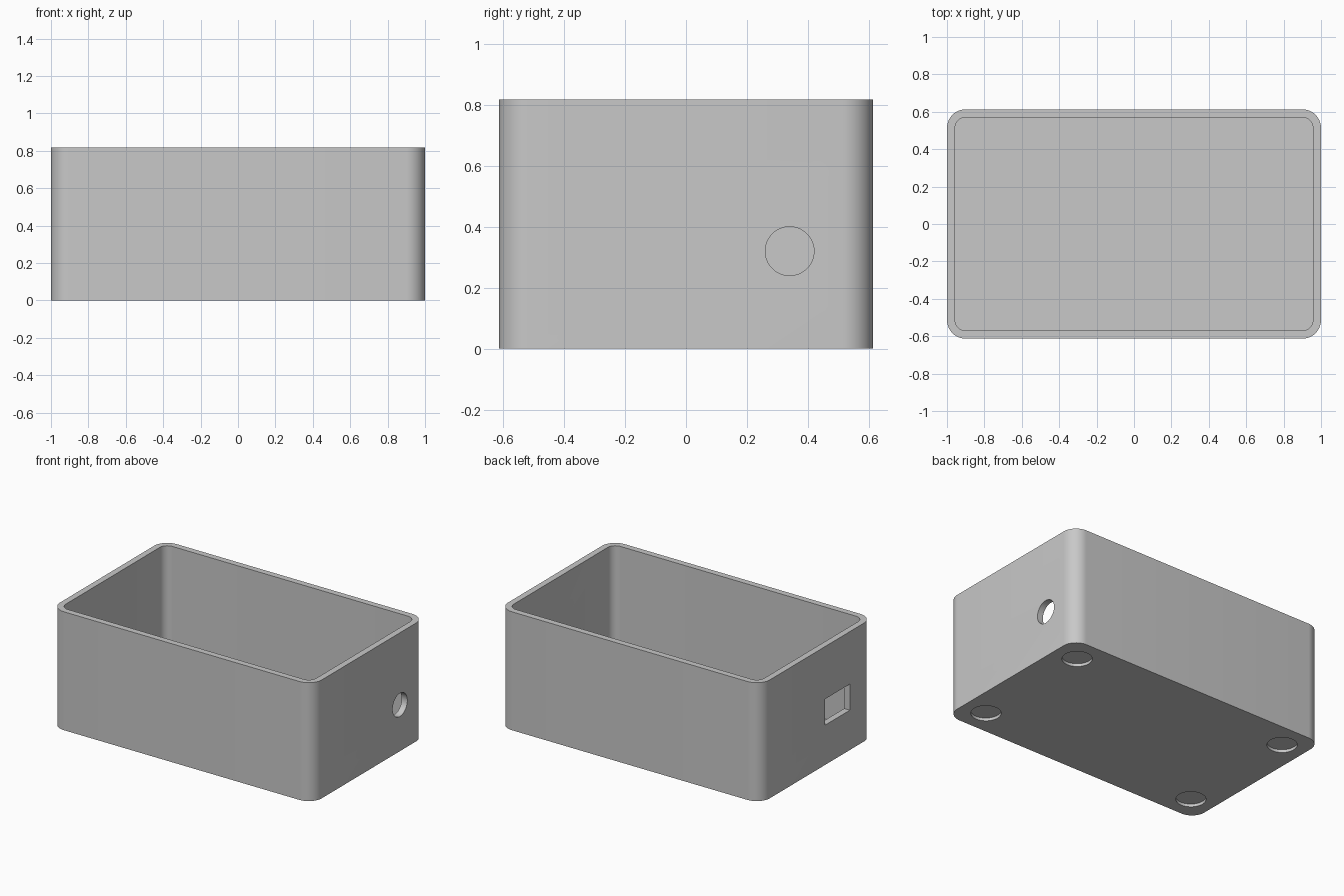
import bpy
import bmesh
from math import cos, sin, pi, radians
from mathutils import Matrix, Vector

default = bpy.data.objects.get("Cube")
if default:
    bpy.data.objects.remove(default, do_unlink=True)

HALF_X, HALF_Y, HEIGHT = 1.0, 0.613, 0.818
WALL, FLOOR, CORNER = 0.043, 0.045, 0.1

grey = bpy.data.materials.new("light grey plastic")
grey.use_nodes = True
colour = (0.58, 0.58, 0.58, 1)
grey.diffuse_color = colour
grey.node_tree.nodes["Principled BSDF"].inputs["Base Color"].default_value = colour


def make_object(name, bm):
    bmesh.ops.recalc_face_normals(bm, faces=bm.faces)
    mesh = bpy.data.meshes.new(name)
    bm.to_mesh(mesh)
    bm.free()
    mesh.materials.append(grey)
    obj = bpy.data.objects.new(name, mesh)
    bpy.context.collection.objects.link(obj)
    return obj


def rounded_block(name, hx, hy, radius, z0, z1, steps=12):
    """Upright block with rounded vertical edges."""
    bm = bmesh.new()
    ring = []
    for quarter, (sx, sy) in enumerate([(1, 1), (-1, 1), (-1, -1), (1, -1)]):
        for i in range(steps + 1):
            a = (quarter + i / steps) * pi / 2
            ring.append(bm.verts.new((sx * (hx - radius) + radius * cos(a),
                                      sy * (hy - radius) + radius * sin(a), z0)))
    base = bm.faces.new(ring)
    top = bmesh.ops.extrude_face_region(bm, geom=[base], use_keep_orig=True)["geom"]
    bmesh.ops.translate(bm, vec=(0, 0, z1 - z0),
                        verts=[v for v in top if isinstance(v, bmesh.types.BMVert)])
    return make_object(name, bm)


def cylinder(name, centre, radius, depth, turn=Matrix()):
    bm = bmesh.new()
    bmesh.ops.create_cone(bm, cap_ends=True, segments=64, radius1=radius, radius2=radius,
                          depth=depth, matrix=Matrix.Translation(centre) @ turn)
    return make_object(name, bm)


def box(name, centre, size):
    bm = bmesh.new()
    bmesh.ops.create_cube(bm, size=1, matrix=Matrix.Translation(centre) @
                          Matrix.Diagonal(Vector(size).to_4d()))
    return make_object(name, bm)


# Outer shell
enclosure = rounded_block("enclosure", HALF_X, HALF_Y, CORNER, 0, HEIGHT)

# Open cavity with an even wall
cutters = [rounded_block("cavity", HALF_X - WALL, HALF_Y - WALL, CORNER - WALL,
                         FLOOR, HEIGHT + 0.1)]

# Round cable hole in one end, rectangular port in the other
cutters.append(cylinder("cable_hole", (HALF_X, 0.34, 0.32), 0.08, 0.2,
                        Matrix.Rotation(pi / 2, 4, "Y")))
cutters.append(box("port_opening", (-HALF_X, -0.225, 0.365), (0.2, 0.27, 0.18)))

# Shallow foot recesses under the corners
for sx in (-1, 1):
    for sy in (-1, 1):
        cutters.append(cylinder("foot_recess", (sx * 0.83, sy * 0.44, 0), 0.094, 0.04))

# Cut everything out of the shell, then drop the cutters
bpy.context.view_layer.objects.active = enclosure
for cutter in cutters:
    cutter.hide_render = True
    cut = enclosure.modifiers.new(cutter.name, "BOOLEAN")
    cut.operation = "DIFFERENCE"
    cut.solver = "EXACT"
    cut.object = cutter
    bpy.ops.object.modifier_apply(modifier=cut.name)
    bpy.data.objects.remove(cutter, do_unlink=True)

# Smooth the rounded corners, keep the rims crisp
bpy.ops.object.select_all(action="DESELECT")
enclosure.select_set(True)
bpy.ops.object.shade_smooth_by_angle(angle=radians(30))
